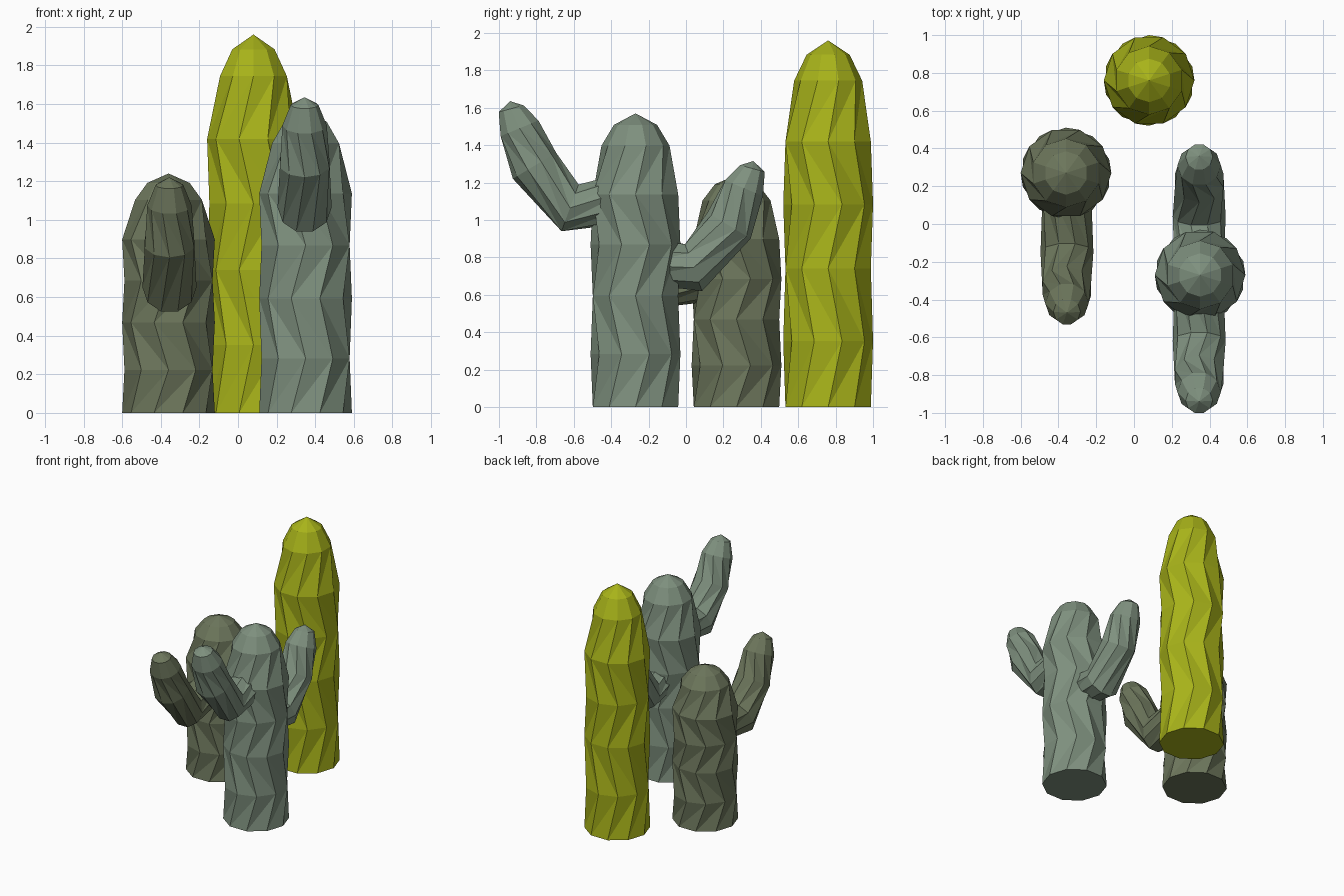
import bpy, bmesh, math
from mathutils import Vector

if "Cube" in bpy.data.objects:
    bpy.data.objects.remove(bpy.data.objects["Cube"])

SIDES = 10
TWIST = math.radians(54)


def material(name, rgb):
    m = bpy.data.materials.new(name)
    m.diffuse_color = (*rgb, 1)
    m.use_nodes = True
    m.node_tree.nodes["Principled BSDF"].inputs["Base Color"].default_value = m.diffuse_color
    return m


def ribbed_tube(name, path, radii, twists, mat):
    """Flat-faced tube whose rings twist back and forth; last path point is the tip."""
    pts = [Vector(p) for p in path]
    bm = bmesh.new()
    rings = []
    for k, r in enumerate(radii):
        t = (pts[k + 1] - pts[k]).normalized()
        if k:
            t = (t + (pts[k] - pts[k - 1]).normalized()).normalized()
        u = Vector((1, 0, 0))
        v = t.cross(u)
        ring = []
        for i in range(SIDES):
            a = 2 * math.pi * i / SIDES + twists[k] * TWIST
            ring.append(bm.verts.new(pts[k] + r * (math.cos(a) * u + math.sin(a) * v)))
        rings.append(ring)
    # bands, split along the short diagonal so ridges alternate with valleys
    for k in range(len(rings) - 1):
        lo, hi = rings[k], rings[k + 1]
        for i in range(SIDES):
            j = (i + 1) % SIDES
            if twists[k + 1] == twists[k]:
                bm.faces.new((lo[i], lo[j], hi[j], hi[i]))
            elif twists[k + 1] > twists[k]:
                bm.faces.new((lo[i], lo[j], hi[i]))
                bm.faces.new((lo[j], hi[j], hi[i]))
            else:
                bm.faces.new((lo[i], lo[j], hi[j]))
                bm.faces.new((lo[i], hi[j], hi[i]))
    # pointed tip and flat base
    tip = bm.verts.new(pts[-1])
    for i in range(SIDES):
        bm.faces.new((rings[-1][i], rings[-1][(i + 1) % SIDES], tip))
    bm.faces.new(list(reversed(rings[0])))
    me = bpy.data.meshes.new(name)
    bm.to_mesh(me)
    bm.free()
    me.materials.append(mat)
    ob = bpy.data.objects.new(name, me)
    bpy.context.collection.objects.link(ob)
    return ob


def trunk(name, x, y, height, mat):
    levels = [0, .18, .378, .553, .724, .89, .961, 1]
    path = [(x, y, height * f) for f in levels]
    ribbed_tube(name, path, [.24] * 5 + [.182, .115], [0, 1, 0, 1, 0, 1, 1], mat)


def arm(name, x, y, z, side, mat):
    # (outward reach, height) of the elbow-shaped centre line
    line = [(.0, .49), (.32, .435), (.51, .66), (.59, .86), (.635, .965), (.64, 1.005)]
    path = [(x, y + side * d, z + h) for d, h in line]
    ribbed_tube(name, path, [.135, .14, .135, .115, .072], [1, 0, 1, 0, 0], mat)


lime = material("lime_green", (.39, .45, .01))
sage = material("sage_green", (.21, .28, .21))
olive = material("olive_green", (.15, .18, .105))

# trunks
trunk("tall_trunk", .08, .76, 1.96, lime)
trunk("middle_trunk", .35, -.27, 1.57, sage)
trunk("short_trunk", -.36, .27, 1.24, olive)

# arms
arm("middle_front_arm", .345, -.30, .63, -1, sage)
arm("middle_back_arm", .345, -.28, .31, 1, sage)
arm("short_front_arm", -.355, .17, .215, -1, olive)
